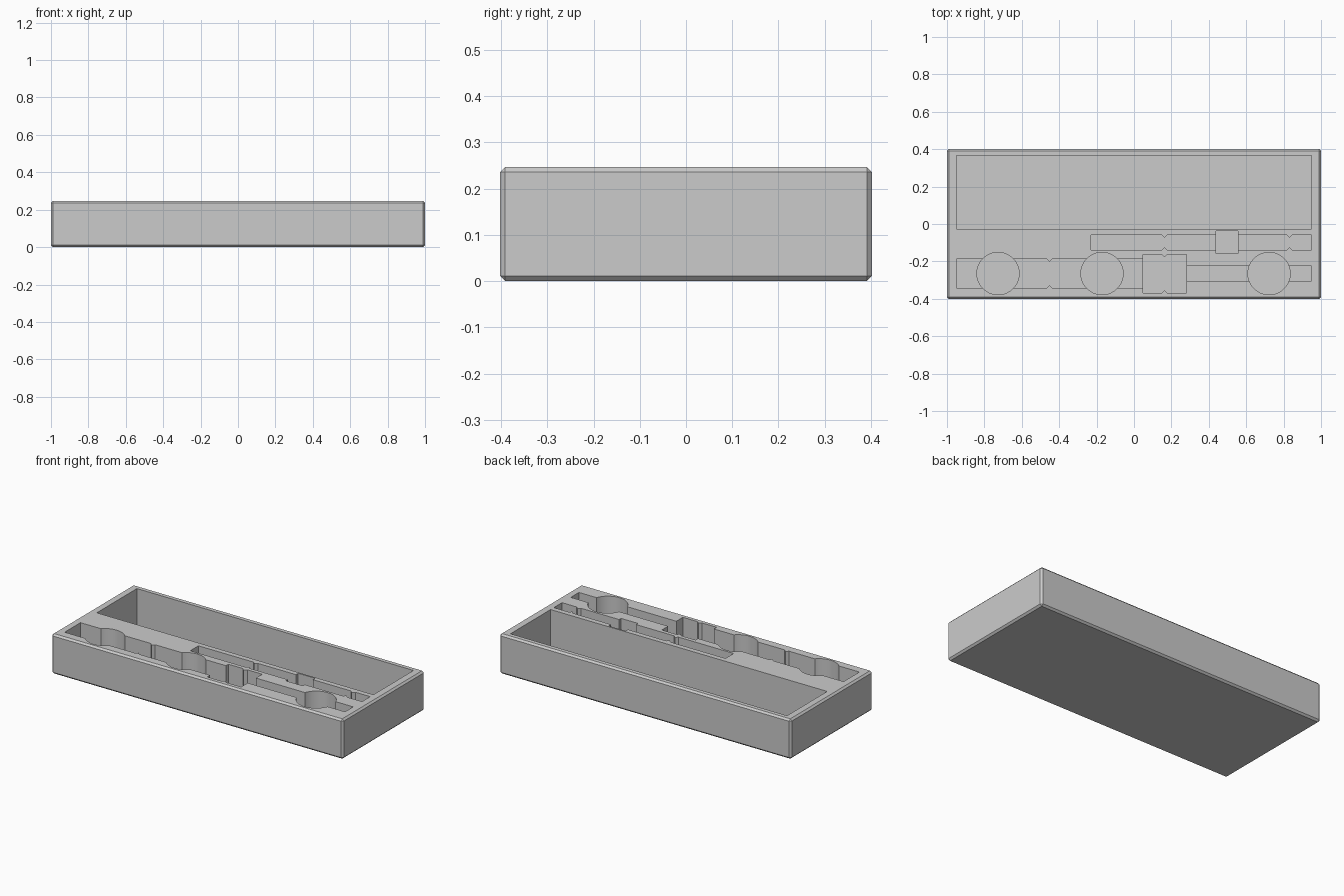
import bpy, bmesh, math

if "Cube" in bpy.data.objects:
    bpy.data.objects.remove(bpy.data.objects["Cube"])

HEIGHT = 0.247
NUB = 0.015

grey = bpy.data.materials.new("plain grey")
grey.use_nodes = True
grey.diffuse_color = (0.6, 0.6, 0.6, 1)
grey.node_tree.nodes["Principled BSDF"].inputs["Base Color"].default_value = (0.6, 0.6, 0.6, 1)


def link(name, bm):
    mesh = bpy.data.meshes.new(name)
    bmesh.ops.recalc_face_normals(bm, faces=bm.faces)
    bm.to_mesh(mesh)
    bm.free()
    mesh.materials.append(grey)
    obj = bpy.data.objects.new(name, mesh)
    bpy.context.collection.objects.link(obj)
    return obj


def rect(x0, x1, y0, y1, nubs=()):
    """Rectangle outline with pointed retaining nubs on both long sides."""
    low, high = [(x0, y0)], [(x0, y1)]
    for x in nubs:
        for dx, dy in ((-NUB, 0), (0, NUB), (NUB, 0)):
            low.append((x + dx, y0 + dy))
            high.append((x + dx, y1 - dy))
    return low + [(x1, y0), (x1, y1)] + high[:0:-1] + [high[0]]


def circle(x, y, r, n=64):
    return [(x + r * math.cos(2 * math.pi * i / n),
             y + r * math.sin(2 * math.pi * i / n)) for i in range(n)]


def cut(name, outline, floor):
    """Sink a pocket with the given outline into the case."""
    bm = bmesh.new()
    face = bm.faces.new([bm.verts.new((x, y, floor)) for x, y in outline])
    top = bmesh.ops.extrude_face_region(bm, geom=[face])["geom"]
    bmesh.ops.translate(bm, vec=(0, 0, HEIGHT + 0.1 - floor),
                        verts=[v for v in top if isinstance(v, bmesh.types.BMVert)])
    cutter = link(name, bm)
    cutter.hide_render = True
    mod = case.modifiers.new(name, "BOOLEAN")
    mod.operation = "DIFFERENCE"
    mod.solver = "EXACT"
    mod.object = cutter
    bpy.ops.object.modifier_apply(modifier=mod.name)
    bpy.data.objects.remove(cutter)


# Chamfered solid case
bm = bmesh.new()
bmesh.ops.create_cube(bm, size=1)
bmesh.ops.scale(bm, vec=(2, 0.804, HEIGHT), verts=bm.verts)
bmesh.ops.translate(bm, vec=(0, 0, HEIGHT / 2), verts=bm.verts)
bmesh.ops.bevel(bm, geom=bm.edges[:], offset=0.011, segments=1, affect="EDGES")
case = link("case", bm)
bpy.ops.object.select_all(action="DESELECT")
case.select_set(True)
bpy.context.view_layer.objects.active = case

# Large storage tray
cut("tray", rect(-0.95, 0.948, -0.027, 0.366), 0.02)

# Long tool slot: wide handle, thin shaft, square collar
cut("handle_slot", rect(-0.95, 0.1, -0.342, -0.187, [-0.452]), 0.1)
cut("shaft_slot", rect(0.2, 0.948, -0.305, -0.225), 0.13)
cut("collar_pocket", rect(0.048, 0.28, -0.369, -0.163, [0.163]), 0.07)

# Round finger wells
for x in (-0.727, -0.171, 0.722):
    cut("finger_well", circle(x, -0.265, 0.113), 0.05)

# Short tool slot with its square finger pocket
cut("small_slot", rect(-0.23, 0.948, -0.139, -0.059, [0.163, 0.832]), 0.16)
cut("small_pocket", rect(0.439, 0.556, -0.158, -0.037), 0.12)

bpy.ops.object.shade_smooth_by_angle(angle=math.radians(25))
